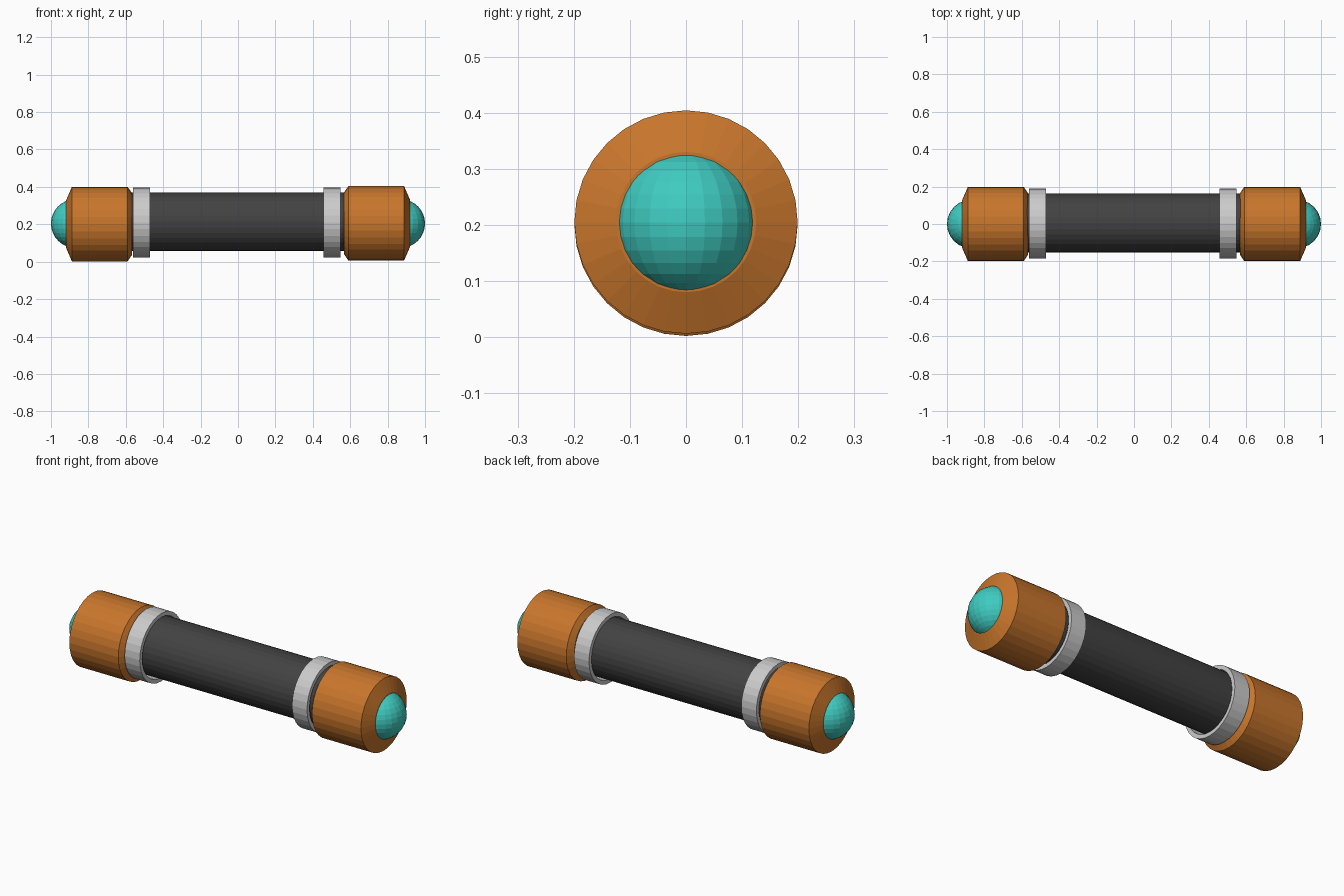
import bpy, bmesh, math

if "Cube" in bpy.data.objects:
    bpy.data.objects.remove(bpy.data.objects["Cube"])


def material(name, color):
    m = bpy.data.materials.new(name)
    m.diffuse_color = (*color, 1)
    m.use_nodes = True
    m.node_tree.nodes["Principled BSDF"].inputs["Base Color"].default_value = m.diffuse_color
    return m


ORANGE = material("copper_orange", (0.58, 0.18, 0.025))
TEAL = material("teal", (0.05, 0.60, 0.53))
DARK = material("dark_rubber", (0.055, 0.055, 0.055))


def finish(name, bm, mat):
    bmesh.ops.recalc_face_normals(bm, faces=bm.faces)
    mesh = bpy.data.meshes.new(name)
    bm.to_mesh(mesh)
    bm.free()
    ob = bpy.data.objects.new(name, mesh)
    bpy.context.collection.objects.link(ob)
    if mat:
        mesh.materials.append(mat)
    return ob


def lathe_x(name, profile, center_y, center_z, mat=None, closed=False, sides=32):
    """Revolve (x, radius) points around an axis parallel to x."""
    bm = bmesh.new()
    rings = []
    for x, r in profile:
        rings.append([bm.verts.new((x,
                                    center_y + r * math.sin(2 * math.pi * i / sides),
                                    center_z + r * math.cos(2 * math.pi * i / sides)))
                      for i in range(sides)])
    pairs = list(zip(rings, rings[1:]))
    if closed:
        pairs.append((rings[-1], rings[0]))
    else:
        bm.faces.new(rings[0])
        bm.faces.new(rings[-1])
    for a, b in pairs:
        for i in range(sides):
            j = (i + 1) % sides
            bm.faces.new((a[i], a[j], b[j], b[i]))
    return finish(name, bm, mat)


# Dark central grip
lathe_x("grip", [(-0.60, 0.157), (0.60, 0.157)], 0.005, 0.214, DARK)

for side, s, cap_z, ring in (("left", -1, 0.201, (-0.562, -0.47)),
                             ("right", 1, 0.205, (0.458, 0.549))):
    # Grey collar, a short tube around the grip
    a, b = ring
    lathe_x(side + "_collar", [(a, 0.165), (a, 0.187), (b, 0.187), (b, 0.165)],
            0.003, 0.21, closed=True)

    # Orange end cap with conical ends
    lathe_x(side + "_cap", [(s * 0.567, 0.165), (s * 0.59, 0.199),
                            (s * 0.888, 0.199), (s * 0.92, 0.125)],
            0, cap_z, ORANGE)

    # Teal ball set into the cap
    bm = bmesh.new()
    bmesh.ops.create_uvsphere(bm, u_segments=24, v_segments=16, radius=0.13)
    bmesh.ops.translate(bm, verts=bm.verts, vec=(s * 0.87, 0, 0.204))
    finish(side + "_ball", bm, TEAL)
